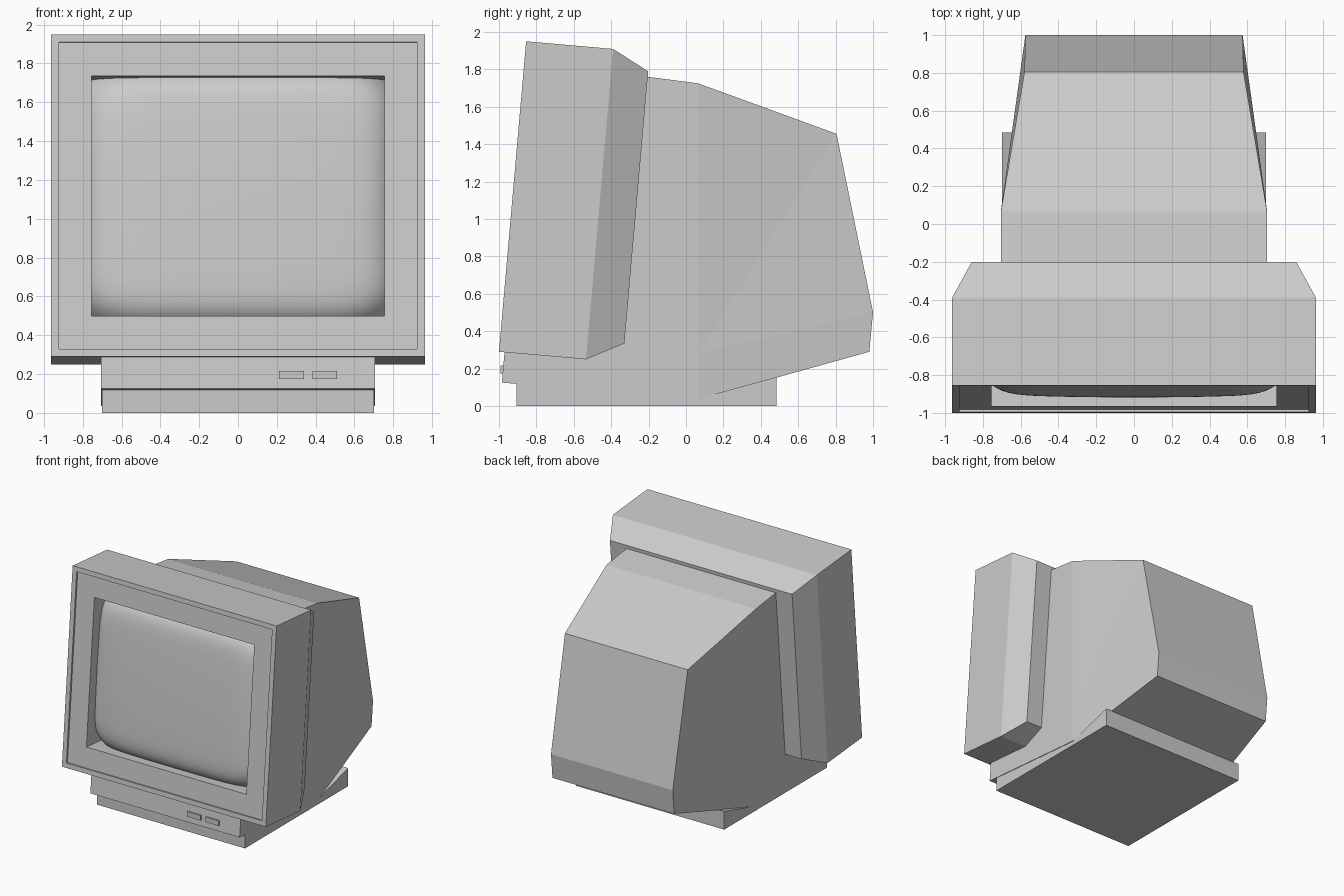
import bpy, bmesh, math

if "Cube" in bpy.data.objects:
    bpy.data.objects.remove(bpy.data.objects["Cube"])

TILT = math.radians(5)


def tilted(x, u, v):
    """Point on the leaning monitor front: u = depth behind it, v = height up it."""
    c, s = math.cos(TILT), math.sin(TILT)
    return (x, -1.0 + u * c + v * s, 0.29 - u * s + v * c)


def make(name, verts, faces, recalc=True):
    mesh = bpy.data.meshes.new(name)
    mesh.from_pydata(verts, [], faces)
    if recalc:
        bm = bmesh.new()
        bm.from_mesh(mesh)
        bmesh.ops.recalc_face_normals(bm, faces=bm.faces)
        bm.to_mesh(mesh)
        bm.free()
    ob = bpy.data.objects.new(name, mesh)
    bpy.context.collection.objects.link(ob)
    return ob


def mirrored_solid(name, pts, outline, sides):
    """Solid symmetric in x: pts are (half width, y, z), outline is the rim, sides the side panels."""
    n = len(pts)
    verts = [(w, y, z) for w, y, z in pts] + [(-w, y, z) for w, y, z in pts]
    faces = [f for f in sides] + [[i + n for i in reversed(f)] for f in sides]
    for a, b in zip(outline, outline[1:] + outline[:1]):
        faces.append([a, b, b + n, a + n])
    return make(name, verts, faces)


# Screen frame: rectangular rings from the back, round the front, into the opening
rings = [  # half width, bottom, top, depth
    (0.860, 0.103, 1.563, 0.664),
    (0.963, 0.0, 1.666, 0.467),
    (0.963, 0.0, 1.666, 0.0),
    (0.923, 0.04, 1.626, 0.0),
    (0.923, 0.04, 1.626, 0.015),
    (0.755, 0.212, 1.452, 0.015),
    (0.755, 0.212, 1.452, 0.26),
]
verts, faces = [], []
for w, lo, hi, u in rings:
    verts += [tilted(x, u, v) for x, v in ((-w, lo), (w, lo), (w, hi), (-w, hi))]
for r in range(len(rings) - 1):
    for k in range(4):
        a, b = 4 * r + k, 4 * r + (k + 1) % 4
        faces.append([a, b, b + 4, a + 4])
last = 4 * (len(rings) - 1)
faces += [[0, 1, 2, 3], [last, last + 1, last + 2, last + 3]]
make("screen_frame", verts, faces)

# Bulging glass screen
N = 32
verts, faces = [], []
for j in range(N + 1):
    for i in range(N + 1):
        # sample more densely toward the edges, where the glass curves away
        s = math.sin((i / N - 0.5) * math.pi)
        t = math.sin((j / N - 0.5) * math.pi)
        d = (0.04 + 0.015 * (s * s + t * t) + 0.05 * (s ** 12 + t ** 12)
             + 0.08 * s ** 8 * t ** 8)
        verts.append(tilted(0.755 * s, d, 0.832 + 0.62 * t))
for j in range(N):
    for i in range(N):
        a = j * (N + 1) + i
        faces.append([a, a + 1, a + N + 2, a + N + 1])
screen = make("screen_glass", verts, faces, recalc=False)
screen.data.shade_smooth()

# Rear housing with the chin under the frame, tapering to the back
W, B = 0.705, 0.58
housing = [
    (W, -0.985, 0.125), (W, -0.97, 0.288), (W, -0.5, 0.28), (W, -0.32, 1.765),
    (W, -0.205, 1.76), (W, 0.065, 1.725), (B, 0.805, 1.455), (B - 0.005, 1.0, 0.5),
    (B - 0.005, 0.98, 0.29), (W, 0.065, 0.035), (W, 0.065, 0.28),
]
mirrored_solid("rear_housing", housing, list(range(10)),
               [[0, 1, 2, 10, 9], [2, 3, 4, 5, 10], [5, 6, 10], [6, 7, 10],
                [10, 7, 8], [10, 8, 9]])

# Base, its top tucked into the underside of the housing
P = 0.7
base = [(P, -0.905, 0.0), (P, 0.485, 0.0), (P, 0.485, 0.155),
        (P, 0.065, 0.04), (P, -0.905, 0.122)]
# the housing is narrower than the base at the back, so the rear top edge stays low
mirrored_solid("base", base, list(range(5)), [[0, 1, 2, 3, 4]])

# Two buttons on the chin
for n, (x0, x1) in enumerate(((0.21, 0.34), (0.385, 0.51))):
    bpy.ops.mesh.primitive_cube_add(size=1, location=((x0 + x1) / 2, -0.978, 0.195))
    button = bpy.context.object
    button.name = f"button_{n + 1}"
    button.scale = (x1 - x0, 0.025, 0.042)
